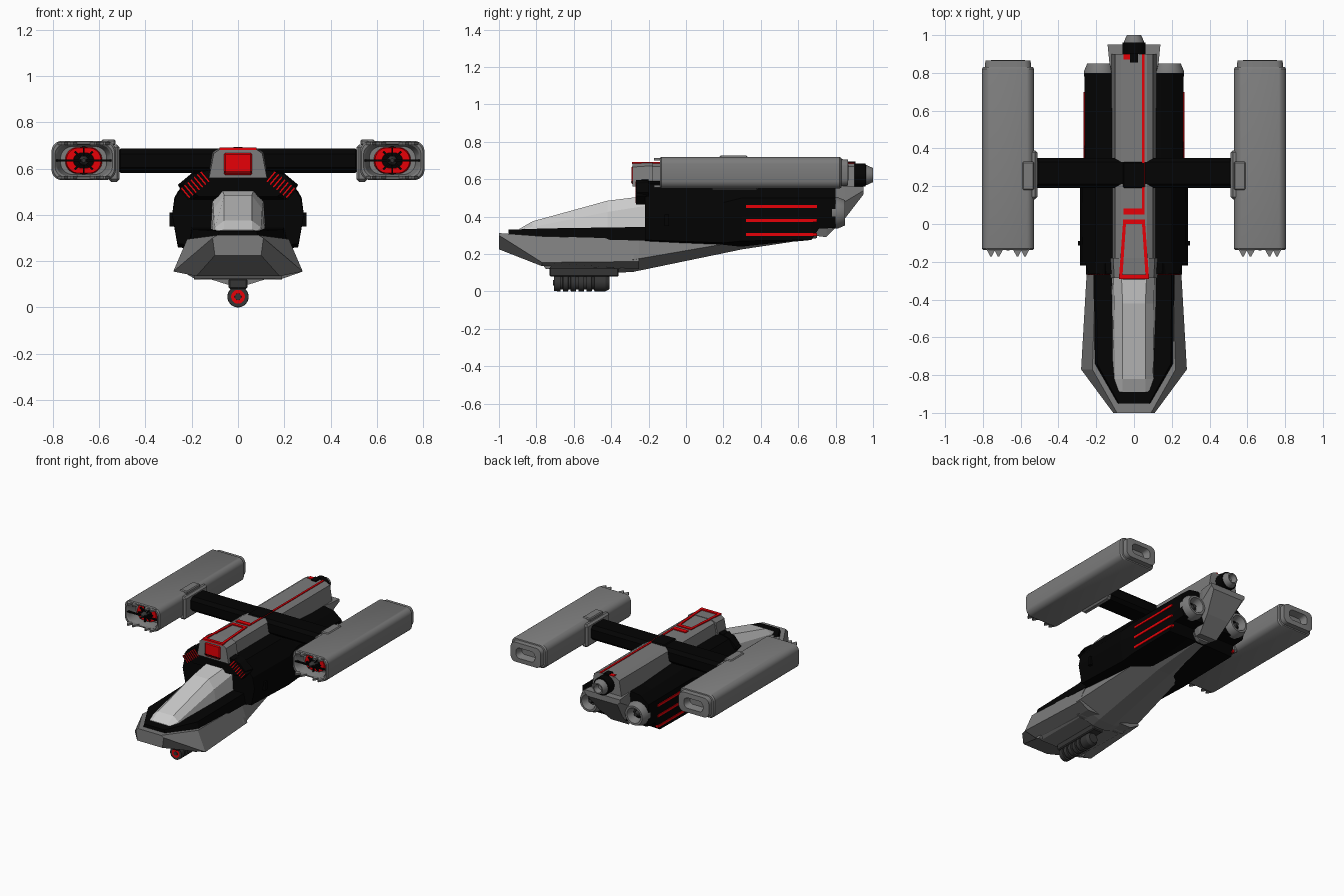
import bpy, bmesh
from math import pi, sin, cos, radians
from mathutils import Matrix


def material(name, rgb):
    m = bpy.data.materials.new(name)
    m.diffuse_color = (*rgb, 1)
    return m


GREY = material("hull_grey", (0.2, 0.2, 0.2))
DARK = material("gun_metal", (0.035, 0.035, 0.035))
BLACK = material("black", (0.001, 0.001, 0.001))
RED = material("red", (0.8, 0.0, 0.002))
GLASS = material("canopy_glass", (0.58, 0.58, 0.58))


def finish(name, bm, mat=None):
    bmesh.ops.recalc_face_normals(bm, faces=bm.faces)
    me = bpy.data.meshes.new(name)
    bm.to_mesh(me)
    bm.free()
    ob = bpy.data.objects.new(name, me)
    bpy.context.collection.objects.link(ob)
    me.materials.append(mat or GREY)
    return ob


def bridge(name, rings, mat=None):
    """Skin a list of equal-length point rings and cap both ends."""
    bm = bmesh.new()
    vs = [[bm.verts.new(p) for p in ring] for ring in rings]
    n = len(vs[0])
    for a, b in zip(vs, vs[1:]):
        for i in range(n):
            j = (i + 1) % n
            bm.faces.new((a[i], a[j], b[j], b[i]))
    bm.faces.new(vs[0])
    bm.faces.new(vs[-1])
    return finish(name, bm, mat)


def hull(name, sections, mat=None):
    """Sections along y: half outline (x, z) from top to bottom, mirrored."""
    return bridge(name, [[(x, y, z) for x, z in half] +
                         [(-x, y, z) for x, z in reversed(half)]
                         for y, half in sections], mat)


def stack(name, cx, cz, rings, mat=None, seg=6):
    """Rounded-rectangle rings (y, width, height, corner radius) along y."""
    out = []
    for y, w, h, r in rings:
        ring = []
        for q, (sx, sz) in enumerate(((1, 1), (-1, 1), (-1, -1), (1, -1))):
            for k in range(seg):
                a = (q + (k + 0.5) / seg) * pi / 2
                ring.append((cx + sx * (w / 2 - r) + r * cos(a), y,
                             cz + sz * (h / 2 - r) + r * sin(a)))
        out.append(ring)
    ob = bridge(name, out, mat)
    bpy.ops.object.select_all(action='DESELECT')
    ob.select_set(True)
    bpy.context.view_layer.objects.active = ob
    bpy.ops.object.shade_smooth_by_angle(angle=radians(30))
    return ob


def tube(name, cx, cz, rings, mat=None):
    return stack(name, cx, cz, [(y, 2 * r, 2 * r, r) for y, r in rings], mat)


def box(name, lo, hi, mat=None, bevel=0, rot_y=0):
    bm = bmesh.new()
    bmesh.ops.create_cube(bm, size=1)
    size = [b - a for a, b in zip(lo, hi)]
    bmesh.ops.scale(bm, vec=size, verts=bm.verts)
    if bevel:
        bmesh.ops.bevel(bm, geom=bm.edges[:], offset=bevel, segments=1, affect='EDGES')
    bm.transform(Matrix.Translation([(a + b) / 2 for a, b in zip(lo, hi)]) @
                 Matrix.Rotation(rot_y, 4, 'Y'))
    return finish(name, bm, mat)


def sbox(name, s, lo, hi, *args):
    """Box given for the right side, flipped to side s."""
    x = sorted((s * lo[0], s * hi[0]))
    return box(name, (x[0], *lo[1:]), (x[1], *hi[1:]), *args)


# Lower hull: wide faceted nose, then a keel tapering to the rear
hull("nose_hull", [
    (-1.0, [(0.09, 0.312), (0.11, 0.30), (0.10, 0.225)]),
    (-0.77, [(0.22, 0.295), (0.28, 0.155), (0.18, 0.135)]),
    (-0.25, [(0.205, 0.28), (0.25, 0.16), (0.18, 0.12)])])
hull("keel", [
    (-0.36, [(0.20, 0.27), (0.24, 0.16), (0.05, 0.10)]),
    (-0.28, [(0.20, 0.28), (0.25, 0.17), (0.06, 0.105)]),
    (0.30, [(0.18, 0.32), (0.17, 0.27), (0.05, 0.225)]),
    (0.70, [(0.08, 0.34), (0.08, 0.31), (0.03, 0.285)])])

# Cockpit deck and canopy
hull("cockpit_deck", [
    (-0.95, [(0.08, 0.33), (0.09, 0.29)]),
    (-0.74, [(0.195, 0.337), (0.21, 0.28)]),
    (-0.20, [(0.20, 0.345), (0.215, 0.272)])], BLACK)
hull("canopy", [
    (-0.89, [(0.06, 0.335), (0.08, 0.33), (0.09, 0.31)]),
    (-0.82, [(0.06, 0.375), (0.10, 0.345), (0.115, 0.31)]),
    (-0.42, [(0.06, 0.485), (0.105, 0.425), (0.12, 0.31)]),
    (-0.20, [(0.07, 0.512), (0.11, 0.46), (0.12, 0.31)])], GLASS)

# Main black body
hull("main_body", [
    (-0.22, [(0.14, 0.59), (0.20, 0.575), (0.27, 0.475), (0.285, 0.40), (0.26, 0.275), (0.1, 0.26)]),
    (0.20, [(0.14, 0.59), (0.20, 0.575), (0.275, 0.475), (0.285, 0.40), (0.26, 0.26), (0.1, 0.24)]),
    (0.30, [(0.14, 0.58), (0.20, 0.56), (0.26, 0.50), (0.262, 0.40), (0.262, 0.27), (0.1, 0.24)]),
    (0.67, [(0.14, 0.56), (0.20, 0.55), (0.262, 0.50), (0.262, 0.40), (0.262, 0.275), (0.1, 0.28)]),
    (0.71, [(0.14, 0.56), (0.20, 0.55), (0.262, 0.50), (0.262, 0.40), (0.25, 0.335), (0.1, 0.335)]),
    (0.80, [(0.14, 0.56), (0.20, 0.55), (0.262, 0.50), (0.262, 0.40), (0.25, 0.34), (0.1, 0.34)])], BLACK)
hull("cockpit_bulkhead", [
    (-0.265, [(0.10, 0.60), (0.20, 0.575), (0.24, 0.53), (0.17, 0.48)]),
    (-0.20, [(0.12, 0.60), (0.20, 0.58), (0.26, 0.53), (0.22, 0.46)])], BLACK)

# Wedge tail between the thrusters
hull("tail_wedge", [
    (0.67, [(0.10, 0.52), (0.10, 0.40), (0.06, 0.30)]),
    (0.75, [(0.10, 0.56), (0.11, 0.40), (0.07, 0.29)]),
    (0.85, [(0.13, 0.56), (0.13, 0.48), (0.09, 0.39)]),
    (0.95, [(0.14, 0.56), (0.14, 0.54), (0.12, 0.52)])])

# Dorsal spine with front intake, red trim and rear exhaust
spine = [(0.07, 0.685), (0.10, 0.668), (0.12, 0.55)]
hull("dorsal_spine", [(-0.20, spine), (0.90, spine)])
hull("spine_front", [
    (-0.285, [(0.08, 0.683), (0.105, 0.665), (0.125, 0.56)]),
    (-0.18, [(0.08, 0.688), (0.11, 0.672), (0.13, 0.56)])])
box("intake_panel", (-0.06, -0.292, 0.572), (0.06, -0.27, 0.668), RED, 0.006)
box("intake_slot", (-0.06, -0.295, 0.583), (0.06, -0.27, 0.588), BLACK)
box("trim_front_bar", (-0.08, -0.29, 0.68), (0.08, -0.268, 0.692), RED)
box("trim_rear_bar", (-0.057, 0.0, 0.68), (0.057, 0.025, 0.692), RED)
box("trim_cross_bar", (-0.055, 0.05, 0.68), (0.055, 0.083, 0.692), RED)
box("trim_long_stripe", (0.042, 0.05, 0.68), (0.056, 0.90, 0.69), RED)
box("trim_left_tip", (-0.056, 0.87, 0.68), (-0.02, 0.90, 0.69), RED)
for s in (-1, 1):
    bridge("trim_side", [[(s * 0.080, -0.29, z), (s * 0.062, -0.29, z),
                          (s * 0.041, 0.025, z), (s * 0.057, 0.025, z)]
                         for z in (0.68, 0.692)], RED)
box("exhaust_notch", (-0.02, 0.855, 0.66), (0.02, 0.905, 0.694), BLACK)
tube("spine_exhaust", 0, 0.622, [(0.88, 0.062), (0.96, 0.062), (0.962, 0.05)], BLACK)
tube("spine_nozzle", 0, 0.622, [(0.95, 0.054), (0.965, 0.054), (1.0, 0.038),
                                (1.0, 0.03), (0.965, 0.02)])

# Cross beam carrying both engine pods
box("cross_beam", (-0.53, 0.19, 0.582), (0.53, 0.35, 0.686), BLACK, 0.022)
box("beam_saddle", (-0.06, 0.19, 0.66), (0.06, 0.33, 0.692), BLACK, 0.008)

for s in (-1, 1):
    # Shoulder vents: dark panel with thin red slits
    box("shoulder_vent", (s * 0.185 - 0.065, -0.268, 0.50), (s * 0.185 + 0.065, -0.21, 0.56),
        BLACK, 0, s * radians(40))
    for k in range(7):
        d = (k - 3) * 0.018
        x, z = s * (0.185 + d * 0.77), 0.53 - d * 0.64
        box("vent_slit", (x - 0.003, -0.271, z - 0.028), (x + 0.003, -0.22, z + 0.028),
            RED, 0, s * radians(40))
    # Side stripes and bolts
    for z in (0.305, 0.38, 0.455):
        sbox("side_stripe", s, (0.25, 0.32, z - 0.008), (0.267, 0.70, z + 0.008), RED)
    sbox("side_bolt", s, (0.27, -0.115, 0.35), (0.296, -0.09, 0.41), BLACK)
    # Rear thrusters
    tube("thruster", s * 0.18, 0.42, [(0.78, 0.085), (0.81, 0.085), (0.85, 0.068),
                                      (0.85, 0.054), (0.80, 0.035)])
    tube("thruster_core", s * 0.18, 0.42, [(0.78, 0.025), (0.83, 0.012)], DARK)

    # Engine pod: shell with open front and recessed rear exhaust
    cx, cz = s * 0.667, 0.635
    stack("engine_pod", cx, cz, [
        (-0.06, 0.20, 0.12, 0.05), (-0.13, 0.235, 0.135, 0.05), (-0.138, 0.25, 0.145, 0.05),
        (-0.138, 0.265, 0.16, 0.045), (-0.13, 0.278, 0.17, 0.045), (0.82, 0.278, 0.17, 0.045),
        (0.83, 0.265, 0.16, 0.045), (0.832, 0.245, 0.145, 0.04), (0.865, 0.24, 0.14, 0.04),
        (0.868, 0.15, 0.075, 0.03), (0.82, 0.12, 0.05, 0.022)])
    tube("pod_turbine", cx, cz, [(-0.07, 0.06), (-0.078, 0.06)], BLACK)
    stack("turbine_glow", cx, cz, [(-0.06, 0.16, 0.115, 0.055), (-0.085, 0.15, 0.11, 0.054),
                                   (-0.085, 0.09, 0.065, 0.032), (-0.065, 0.08, 0.06, 0.029)], RED)
    tube("turbine_hub", cx, cz, [(-0.07, 0.022), (-0.12, 0.02), (-0.14, 0.008)], DARK)
    for k in range(4):
        box("turbine_blade", (cx - 0.055, -0.105, cz - 0.004), (cx + 0.055, -0.092, cz + 0.004),
            BLACK, 0, k * pi / 4)
    box("pod_front_bar", (cx - 0.12, -0.135, cz - 0.004), (cx + 0.12, -0.12, cz + 0.004), BLACK)
    # Teeth on the pod lips
    for dx in (-0.09, -0.05, 0.05, 0.09):
        for t in (-1, 1):
            bridge("pod_tooth", [[(cx + dx - 0.026, -0.13, z), (cx + dx + 0.026, -0.13, z),
                                  (cx + dx + 0.004, -0.172, z), (cx + dx - 0.004, -0.172, z)]
                                 for z in (cz + t * 0.066, cz + t * 0.079)])
    # Pod mounting pads
    sbox("pod_mount", s, (0.512, 0.13, 0.542), (0.56, 0.39, 0.704), None, 0.012)
    sbox("pod_top_pad", s, (0.53, 0.18, 0.70), (0.59, 0.33, 0.726), None, 0.006)

# Chin gun with mount and hinge rod
hull("gun_mount_plate", [
    (-0.75, [(0.17, 0.155), (0.18, 0.135), (0.16, 0.12)]),
    (-0.36, [(0.17, 0.155), (0.19, 0.135), (0.16, 0.12)])])
box("gun_bracket", (-0.04, -0.73, 0.08), (0.04, -0.36, 0.125), DARK, 0.006)
for y in (-0.74, -0.34):
    bar = tube("hinge_rod", 0, 0, [(-0.19, 0.02), (0.19, 0.02)])
    bar.rotation_euler = (0, 0, pi / 2)
    bar.location = (0, y, 0.14)
ribs = [(-0.68, 0.02), (-0.705, 0.024), (-0.705, 0.045)]
for k in range(5):
    y = -0.70 + k * 0.042
    ribs += [(y + 0.028, 0.046), (y + 0.029, 0.036), (y + 0.041, 0.036), (y + 0.042, 0.046)]
tube("chin_gun", 0, 0.046, ribs + [(-0.43, 0.046), (-0.41, 0.034)], DARK)
tube("gun_muzzle_glow", 0, 0.046, [(-0.707, 0.03), (-0.707, 0.022), (-0.69, 0.02)], RED)
tube("gun_muzzle_tip", 0, 0.046, [(-0.69, 0.016), (-0.71, 0.014)], DARK)
